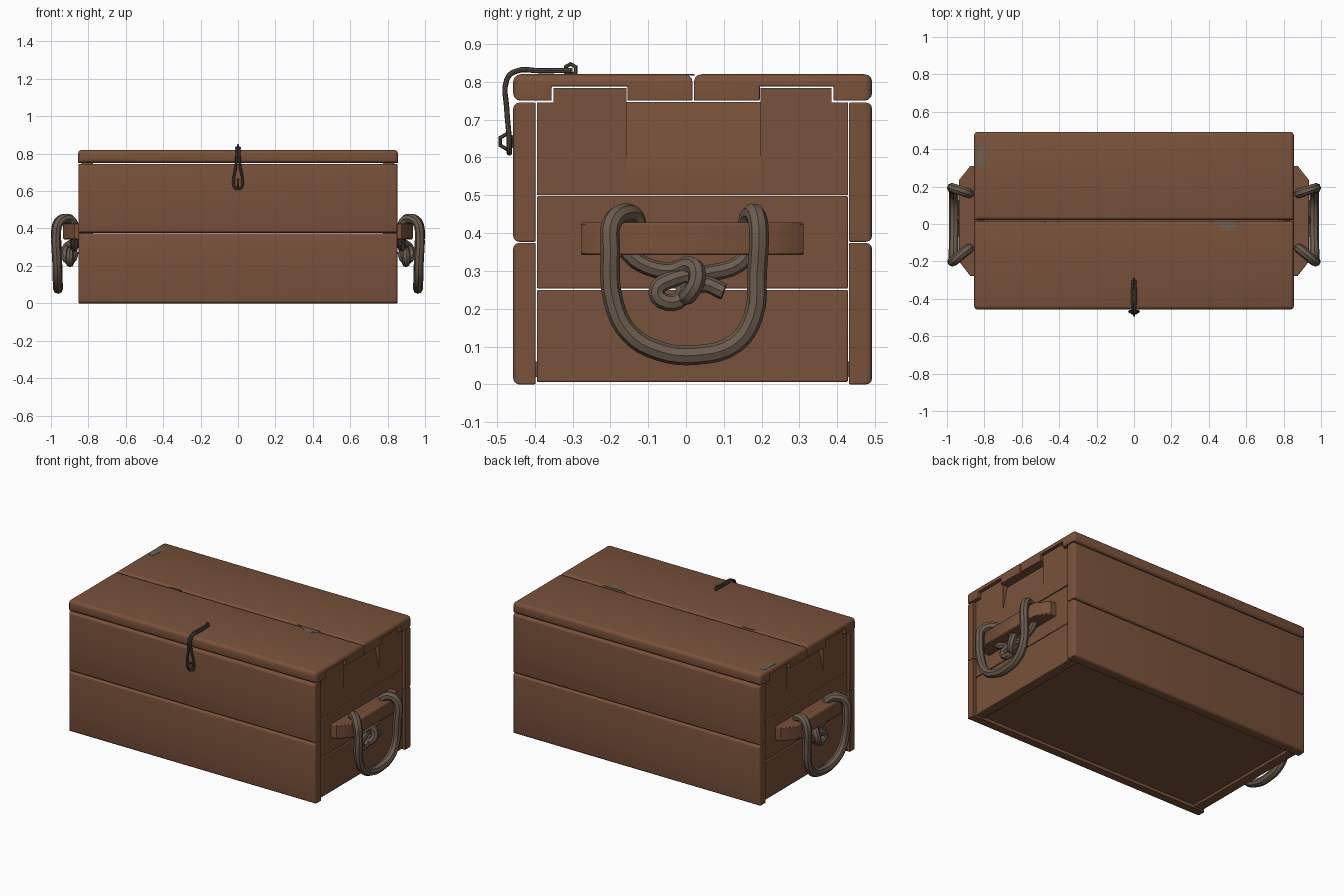
import bpy, bmesh
from mathutils import Vector

if "Cube" in bpy.data.objects:
    bpy.data.objects.remove(bpy.data.objects["Cube"], do_unlink=True)


def material(name, rgb):
    m = bpy.data.materials.new(name)
    m.use_nodes = True
    m.diffuse_color = (*rgb, 1)
    m.node_tree.nodes["Principled BSDF"].inputs["Base Color"].default_value = (*rgb, 1)
    return m


wood = material("brown wood", (0.19, 0.083, 0.043))
rope = material("grey brown rope", (0.15, 0.108, 0.077))
metal = material("dark metal", (0.09, 0.07, 0.052))
worn = material("worn grey wood", (0.15, 0.115, 0.085))


def finish(obj, mat):
    obj.data.materials.append(mat)
    bpy.ops.object.select_all(action="DESELECT")
    obj.select_set(True)
    bpy.context.view_layer.objects.active = obj
    bpy.ops.object.shade_smooth_by_angle(angle=0.7)
    return obj


def prism(name, outline, axis, a, b, mat=wood, soft=None, radius=0.02, edge=0.0):
    """Extrude a 2D outline along an axis; round the edges whose ends both pass a soft rule."""
    bm = bmesh.new()

    def place(p, d):
        c = list(p)
        c.insert("xyz".index(axis), d)
        return bm.verts.new(c)
    rings = [[place(p, d) for p in outline] for d in (a, b)]
    n = len(outline)
    bm.faces.new(rings[0])
    bm.faces.new(rings[1])
    for i in range(n):
        j = (i + 1) % n
        bm.faces.new((rings[0][i], rings[0][j], rings[1][j], rings[1][i]))
    bmesh.ops.recalc_face_normals(bm, faces=bm.faces)
    for rule in soft or []:
        for e in bm.edges:
            e.tag = e.tag or all(rule(v.co) for v in e.verts)
    chosen = [e for e in bm.edges if e.tag]
    if chosen:
        bmesh.ops.bevel(bm, geom=chosen, offset=radius, segments=3, profile=0.5, affect="EDGES")
    mesh = bpy.data.meshes.new(name)
    bm.to_mesh(mesh)
    bm.free()
    obj = bpy.data.objects.new(name, mesh)
    bpy.context.collection.objects.link(obj)
    if edge:
        mod = obj.modifiers.new("edge", "BEVEL")
        mod.width, mod.segments, mod.limit_method = edge, 2, "ANGLE"
        mod.angle_limit = 1.0
    return finish(obj, mat)


def rect(u0, u1, v0, v1):
    return [(u0, v0), (u1, v0), (u1, v1), (u0, v1)]


def tube(name, points, radius, mat, side=1):
    """Round cord through the given points, mirrored in x by side."""
    cu = bpy.data.curves.new(name, "CURVE")
    cu.dimensions, cu.bevel_depth, cu.bevel_resolution = "3D", radius, 2
    cu.resolution_u, cu.use_fill_caps = 4, True
    sp = cu.splines.new("BEZIER")
    sp.bezier_points.add(len(points) - 1)
    for bp, (x, y, z) in zip(sp.bezier_points, points):
        bp.co = (x * side, y, z)
        bp.handle_left_type = bp.handle_right_type = "AUTO"
    obj = bpy.data.objects.new(name, cu)
    bpy.context.collection.objects.link(obj)
    bpy.ops.object.select_all(action="DESELECT")
    obj.select_set(True)
    bpy.context.view_layer.objects.active = obj
    bpy.ops.object.convert(target="MESH")
    return finish(bpy.context.object, mat)


HALF = 0.853
FRONT, BACK = -0.457, 0.492


def near(a, b):
    return abs(a - b) < 1e-4


# Front and back walls, two planks each
for wall, y0, y1, outer in (("front", FRONT, -0.398, FRONT), ("back", 0.431, BACK, BACK)):
    for level, z0, z1, rim in (("lower", 0, 0.374, 0), ("upper", 0.377, 0.745, 0.745)):
        rules = [lambda c: near(c.y, outer) and near(c.z, rim),
                 lambda c: near(c.y, outer) and near(abs(c.x), HALF)]
        prism(f"{wall}_{level}_plank", rect(y0, y1, z0, z1), "x", -HALF, HALF,
              soft=rules, radius=0.016, edge=0.003)

# Recessed floor
prism("floor_board", rect(-0.398, 0.431, 0.02, 0.06), "x", -0.8, 0.8)

# Lid boards, with grooves below that clear the end tabs
lid_front = [(FRONT, 0.75), (-0.355, 0.75), (-0.355, 0.788), (-0.155, 0.788),
             (-0.155, 0.75), (0.017, 0.75), (0.017, 0.82), (FRONT, 0.82)]
lid_back = [(0.021, 0.75), (0.195, 0.75), (0.195, 0.788), (0.39, 0.788),
            (0.39, 0.75), (BACK, 0.75), (BACK, 0.82), (0.021, 0.82)]
for name, outline, outer in (("front_lid_board", lid_front, FRONT), ("back_lid_board", lid_back, BACK)):
    prism(name, outline, "x", -0.855, 0.855, radius=0.02, edge=0.003, soft=[
        lambda c: near(c.y, outer),
        lambda c: near(abs(c.x), 0.855) and near(c.z, 0.82)])

# Worn patches on the lid
patches = [[(-0.84, 0.31), (-0.80, 0.30), (-0.79, 0.42), (-0.835, 0.42)],
           [(0.4, 0.022), (0.44, 0.0), (0.5, -0.035), (0.55, -0.005), (0.56, 0.016), (0.42, 0.016)],
           [(-0.48, 0.004), (-0.41, 0.006), (-0.4, 0.016), (-0.47, 0.016)]]
for i, p in enumerate(patches):
    prism(f"worn_patch_{i + 1}", p, "z", 0.817, 0.8208, worn)

for side, word in ((1, "left"), (-1, "right")):
    inner, face = side * 0.775, side * 0.837

    # End wall boards
    for level, z0, z1 in (("lower", 0.006, 0.25), ("middle", 0.253, 0.498)):
        prism(f"{word}_end_{level}_board", rect(-0.394, 0.428, z0, z1), "x", inner, face, edge=0.004)

    # Upper end board: two tabbed cheeks around a sloping finger grip
    for end, y_out, y_step, y_in in (("front", -0.394, -0.35, -0.157), ("back", 0.428, 0.385, 0.197)):
        cheek = [(y_out, 0.501), (y_in, 0.501), (y_in, 0.784), (y_step, 0.784),
                 (y_step, 0.745), (y_out, 0.745)]
        prism(f"{word}_end_{end}_cheek", cheek, "x", inner, face)
    grip = [(inner, 0.501), (face, 0.501), (face, 0.585), (side * 0.803, 0.747), (inner, 0.747)]
    prism(f"{word}_finger_grip", grip, "y", -0.157, 0.197)

    # Handle bar with slanted ends
    bar = [(side * 0.83, -0.278), (side * 0.875, -0.278), (side * 0.935, -0.2),
           (side * 0.935, 0.235), (side * 0.875, 0.311), (side * 0.83, 0.311)]
    prism(f"{word}_handle_bar", bar, "z", 0.342, 0.428, edge=0.005)

    # Rope handle
    loop = [(0.88, -0.13, 0.4), (0.888, -0.135, 0.44), (0.925, -0.165, 0.452), (0.962, -0.197, 0.425),
            (0.972, -0.2, 0.36), (0.967, -0.192, 0.22), (0.965, -0.15, 0.135), (0.963, -0.07, 0.088),
            (0.962, 0.03, 0.078), (0.963, 0.13, 0.108), (0.965, 0.178, 0.18), (0.968, 0.188, 0.3),
            (0.972, 0.193, 0.4), (0.955, 0.188, 0.44), (0.92, 0.177, 0.453), (0.885, 0.165, 0.435),
            (0.88, 0.163, 0.4)]
    tube(f"{word}_rope_handle", loop, 0.026, rope, side)

    # Knot below the bar
    tube(f"{word}_knot_front_strand",
         [(0.875, -0.16, 0.355), (0.875, -0.12, 0.32), (0.878, -0.04, 0.3), (0.9, 0.015, 0.315),
          (0.922, 0.03, 0.285), (0.918, 0.01, 0.24), (0.89, -0.005, 0.235), (0.872, 0.0, 0.28)],
         0.023, rope, side)
    tube(f"{word}_knot_back_strand",
         [(0.875, 0.17, 0.355), (0.875, 0.14, 0.318), (0.878, 0.05, 0.292), (0.895, -0.03, 0.28),
          (0.9, -0.078, 0.243), (0.898, -0.035, 0.215), (0.893, 0.005, 0.245), (0.895, 0.045, 0.265),
          (0.9, 0.1, 0.245)], 0.022, rope, side)

    # One strand of the hook latch
    s = side
    tube(f"{word}_latch_strand",
         [(s * 0.006, -0.3, 0.83), (s * 0.009, -0.38, 0.829), (s * 0.007, -0.455, 0.826),
          (s * 0.007, -0.474, 0.805), (s * 0.012, -0.474, 0.73), (s * 0.024, -0.468, 0.655),
          (s * 0.018, -0.467, 0.62), (0, -0.467, 0.611)], 0.007, metal)

# Six-sided staples that hold the latch
for name, at, size in (("lid_staple", (0, -0.305, 0.832), 0.015), ("front_staple", (0, -0.474, 0.642), 0.02)):
    bpy.ops.mesh.primitive_torus_add(location=Vector(at), rotation=(0, 1.5708, 0), major_segments=6,
                                     minor_segments=6, major_radius=size, minor_radius=0.0055)
    bpy.context.object.name = name
    finish(bpy.context.object, metal)
